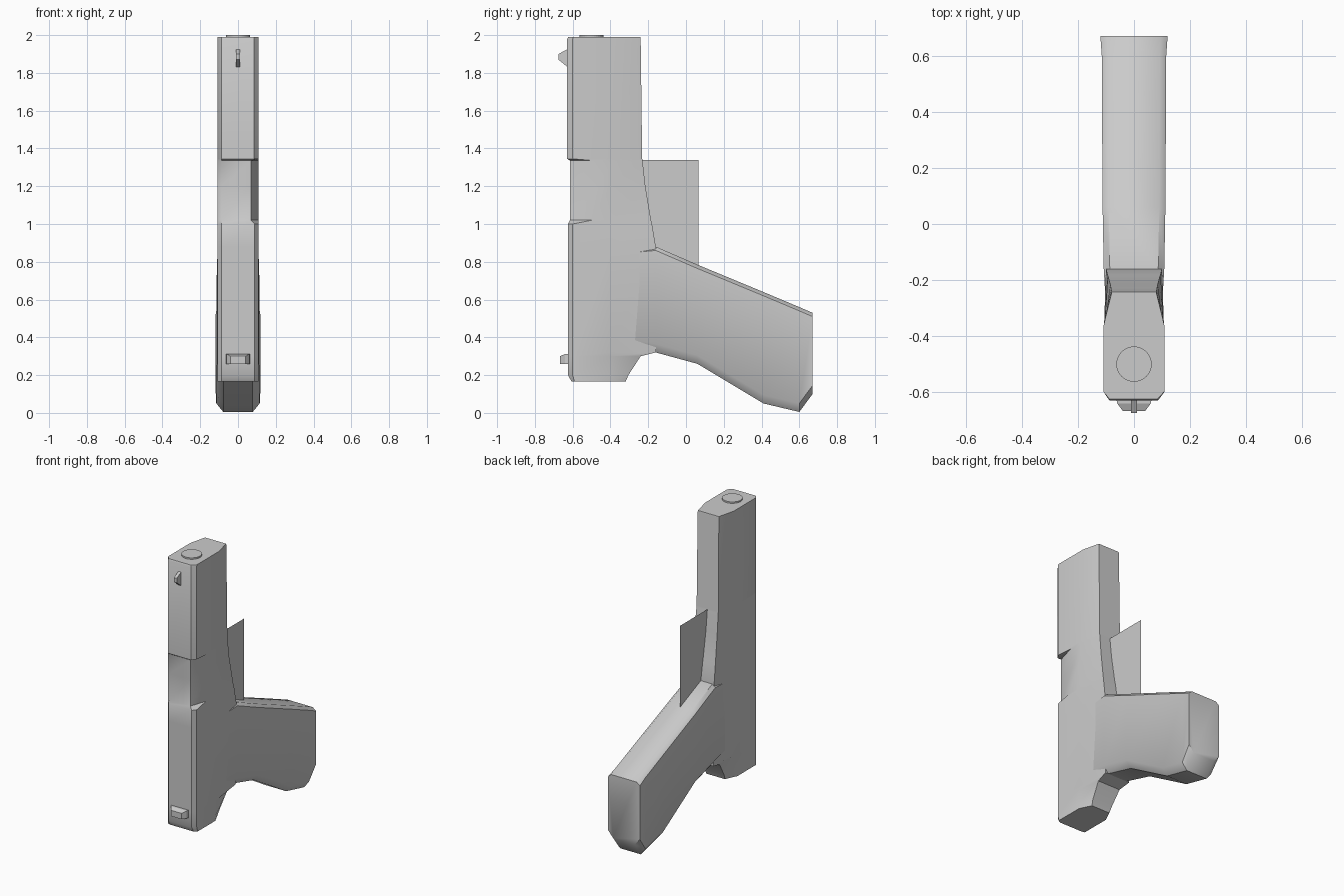
import bpy, bmesh, math

if "Cube" in bpy.data.objects:
    bpy.data.objects.remove(bpy.data.objects["Cube"])


def finish(name, bm, angle=None):
    bmesh.ops.recalc_face_normals(bm, faces=bm.faces)
    me = bpy.data.meshes.new(name)
    bm.to_mesh(me)
    bm.free()
    ob = bpy.data.objects.new(name, me)
    bpy.context.collection.objects.link(ob)
    if angle:
        bpy.ops.object.select_all(action='DESELECT')
        ob.select_set(True)
        bpy.context.view_layer.objects.active = ob
        bpy.ops.object.shade_smooth_by_angle(angle=math.radians(angle))
    return ob


def loft(name, rings, angle=None):
    """Skin a list of equal-length closed rings and cap both ends."""
    bm = bmesh.new()
    rows = [[bm.verts.new(p) for p in ring] for ring in rings]
    n = len(rows[0])
    for a, b in zip(rows, rows[1:]):
        for i in range(n):
            j = (i + 1) % n
            bm.faces.new((a[i], a[j], b[j], b[i]))
    bm.faces.new(rows[0])
    bm.faces.new(rows[-1])
    return finish(name, bm, angle)


def body_ring(z, yf, fr, yc, ys, xb, yb):
    w = 0.108
    return [(-0.088, yf, z), (fr, yf, z), (w, yc, z), (w, ys, z),
            (xb, yb, z), (-xb, yb, z), (-w, ys, z), (-w, -0.6, z)]


# Upright body: z, front y, right front x, right chamfer y, side end y, back x, back y
loft("body", [body_ring(*s) for s in (
    (0.165, -0.605, 0.088, -0.59, -0.40, 0.070, -0.32),
    (0.20, -0.625, 0.088, -0.60, -0.40, 0.075, -0.305),
    (0.30, -0.625, 0.088, -0.60, -0.40, 0.085, -0.24),
    (0.32, -0.625, 0.088, -0.60, -0.40, 0.095, -0.16),
    (0.88, -0.625, 0.088, -0.60, -0.40, 0.100, -0.16),
    (1.00, -0.625, 0.088, -0.60, -0.40, 0.095, -0.18),
    (1.02, -0.614, 0.070, -0.50, -0.40, 0.093, -0.185),
    (1.20, -0.614, 0.070, -0.46, -0.40, 0.085, -0.215),
    (1.335, -0.614, 0.070, -0.48, -0.39, 0.082, -0.23),
    (1.345, -0.629, 0.086, -0.60, -0.39, 0.082, -0.232),
    (1.98, -0.629, 0.086, -0.60, -0.36, 0.080, -0.24),
    (1.99, -0.624, 0.084, -0.598, -0.36, 0.079, -0.242))], 35)


def grip_ring(y, zb, zt, w):
    c, d = w * 0.68, 0.045
    return [(-c, y, zb), (c, y, zb), (w, y, zb + d), (w, y, zt - 0.02),
            (w * 0.8, y, zt), (-w * 0.8, y, zt), (-w, y, zt - 0.02), (-w, y, zb + d)]


# Handle, swept along y
loft("handle", [grip_ring(*s) for s in (
    (-0.38, 0.36, 0.86, 0.095), (-0.16, 0.32, 0.88, 0.108),
    (0.06, 0.26, 0.785, 0.112), (0.41, 0.05, 0.64, 0.114),
    (0.60, 0.005, 0.56, 0.115), (0.67, 0.10, 0.53, 0.12))], 40)

# Thin flat guard plate on the centre plane
bm = bmesh.new()
bm.faces.new([bm.verts.new((0, y, z)) for y, z in (
    (-0.24, 1.34), (0.065, 1.34), (0.065, 0.77), (-0.17, 0.87))])
finish("guard_plate", bm)

# Round end disc
bpy.ops.mesh.primitive_cylinder_add(vertices=32, radius=0.063, depth=0.03,
                                    location=(0, -0.5, 1.985))
bpy.context.object.name = "end_disc"

# Small raised fin near the top and block near the bottom
loft("top_fin", [[(x, -0.62, 1.93), (x, -0.675, 1.90), (x, -0.675, 1.87),
                  (x, -0.62, 1.825)] for x in (-0.01, 0.01)])
loft("bottom_block", [[(-x, y, 0.26), (x, y, 0.26), (x, y, t), (-x, y, t)]
                      for y, x, t in ((-0.615, 0.065, 0.312), (-0.64, 0.06, 0.312),
                                      (-0.667, 0.04, 0.30))])
